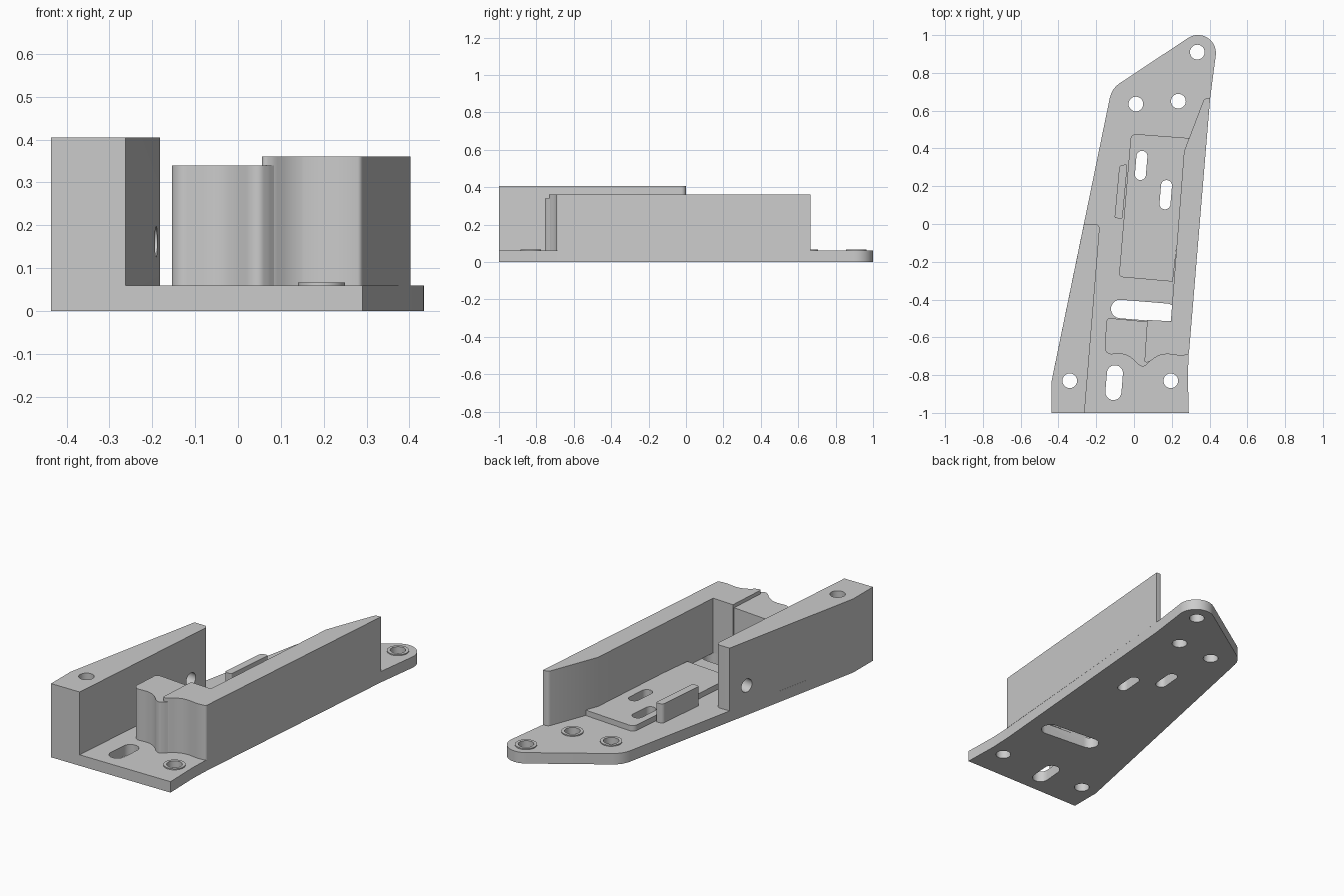
import bpy, bmesh, math
from mathutils import Vector, Matrix

if "Cube" in bpy.data.objects:
    bpy.data.objects.remove(bpy.data.objects["Cube"])

T = 0.06                      # plate thickness
TILT = math.radians(85.3)     # direction of the slanted features


def fillet(pts):
    """Round each (x, y, r) corner of a polygon; r may be left out."""
    out, n = [], len(pts)
    for i, p in enumerate(pts):
        c = Vector(p[:2])
        r = p[2] if len(p) > 2 else 0
        a, b = Vector(pts[i - 1][:2]) - c, Vector(pts[(i + 1) % n][:2]) - c
        half = a.angle(b) / 2
        if r == 0 or half > 1.565:
            out.append(c)
            continue
        t = min(r / math.tan(half), 0.49 * a.length, 0.49 * b.length)
        r = t * math.tan(half)
        a.normalize()
        b.normalize()
        mid = c + (a + b).normalized() * (r / math.sin(half))
        v0, v1 = c + a * t - mid, c + b * t - mid
        sweep = v0.angle_signed(v1)
        steps = max(2, int(abs(sweep) / 0.16))
        for k in range(steps + 1):
            out.append(mid + Matrix.Rotation(-sweep * k / steps, 2) @ v0)
    return out


def ngon(x, y, r, n=32):
    return [Vector((x + r * math.cos(2 * math.pi * k / n),
                    y + r * math.sin(2 * math.pi * k / n))) for k in range(n)]


def slot(x, y, length, width, angle):
    """Outline of a round-ended slot."""
    r, h = width / 2, length / 2 - width / 2
    d = Vector((math.cos(angle), math.sin(angle))) * h
    out = []
    for side in (1, -1):
        start = angle - math.pi / 2 + (0 if side == 1 else math.pi)
        for k in range(17):
            a = start + math.pi * k / 16
            out.append(Vector((x, y)) + side * d + r * Vector((math.cos(a), math.sin(a))))
    return out


def prism(name, outline, z0, z1, matrix=None):
    bm = bmesh.new()
    face = bm.faces.new([bm.verts.new((p[0], p[1], z0)) for p in outline])
    top = bmesh.ops.extrude_face_region(bm, geom=[face])
    verts = [g for g in top['geom'] if isinstance(g, bmesh.types.BMVert)]
    bmesh.ops.translate(bm, verts=verts, vec=(0, 0, z1 - z0))
    if matrix:
        bm.transform(matrix)
    bmesh.ops.recalc_face_normals(bm, faces=bm.faces)
    mesh = bpy.data.meshes.new(name)
    bm.to_mesh(mesh)
    bm.free()
    ob = bpy.data.objects.new(name, mesh)
    bpy.context.collection.objects.link(ob)
    return ob


def activate(ob):
    bpy.ops.object.select_all(action='DESELECT')
    ob.select_set(True)
    bpy.context.view_layer.objects.active = ob


def cut(ob, cutters):
    activate(ob)
    for c in cutters:
        m = ob.modifiers.new("cut", 'BOOLEAN')
        m.operation, m.solver, m.object = 'DIFFERENCE', 'EXACT', c
        bpy.ops.object.modifier_apply(modifier=m.name)


# Cutters: screw holes, slots, and nut pockets with bolt holes
screws = [(-0.34, -0.83), (0.195, -0.83), (0.335, 0.91), (0.235, 0.65), (0.01, 0.635)]
hole_cutters = [prism("hole_cutter", ngon(x, y, 0.039), -0.1, 0.6) for x, y in screws]
pad_slots = [prism("slot_cutter", slot(x, y, 0.155, 0.058, TILT), -0.1, 0.6)
             for x, y in ((0.038, 0.31), (0.168, 0.155))]
front_slots = [prism("slot_cutter", slot(-0.105, -0.84, 0.185, 0.085, TILT), -0.1, 0.6),
               prism("slot_cutter", slot(0.05, -0.46, 0.345, 0.098, TILT - math.pi / 2), -0.1, 0.2)]
bolt_cutters = []
for x, y in ((-0.41, -0.708), (-0.289, -0.115)):
    frame = Matrix(((0.2, 0, 0.98, x), (0.98, 0, -0.2, y), (0, 1, 0, 0.162), (0, 0, 0, 1)))
    bolt_cutters.append(prism("nut_cutter", ngon(0, 0, 0.072, 6), 0.05, 0.3, frame))
    bolt_cutters.append(prism("bolt_cutter", ngon(0, 0, 0.036), -0.1, 0.2, frame))
cutters = hole_cutters + pad_slots + front_slots + bolt_cutters

# Base plate
plate = prism("base_plate", fillet([
    (-0.436, -1), (0.29, -1), (0.285, -0.8), (0.29, -0.68), (0.403, 0.665),
    (0.46, 1.10, 0.095), (-0.118, 0.717, 0.12), (-0.436, -0.83)]), 0, T)
cut(plate, hole_cutters + pad_slots + front_slots)

# Tall left wall with nut pockets
wall = prism("left_wall", fillet([
    (-0.436, -1), (-0.262, -1), (-0.18, 0, 0.025), (-0.265, 0), (-0.436, -0.83)]), T, 0.405)
cut(wall, [hole_cutters[0]] + bolt_cutters)

# Right wall that turns the corner into the front block
right = prism("right_wall", fillet([
    (0.292, -0.67), (0.403, 0.665), (0.372, 0.665, 0.02), (0.265, 0.385), (0.195, -0.515),
    (0.07, -0.508), (0.055, -0.735, 0.015), (0.082, -0.73, 0.05), (0.125, -0.696, 0.1),
    (0.177, -0.686, 0.15), (0.24, -0.698, 0.15), (0.29, -0.692, 0.025)]), T, 0.36)

# Lower step of the front block
step = prism("front_block", fillet([
    (-0.145, -0.497, 0.02), (0.1, -0.52), (0.1, -0.71), (0.072, -0.74, 0.05),
    (0.05, -0.758, 0.03), (0.025, -0.747, 0.05), (0, -0.72, 0.08), (-0.035, -0.694, 0.1),
    (-0.07, -0.687, 0.1), (-0.157, -0.692, 0.035)]), T, 0.34)

# Raised pad
pad = prism("raised_pad", fillet([
    (-0.016, 0.478, 0.03), (0.29, 0.455), (0.205, -0.305), (-0.08, -0.28, 0.02)]), T, 0.09)
cut(pad, pad_slots)

# Small retaining rib beside the pad
rib = prism("side_rib", fillet([
    (-0.077, 0.312, 0.02), (-0.035, 0.315, 0.008), (-0.061, 0.028, 0.008),
    (-0.103, 0.032, 0.008)]), T, 0.165)

# Raised rings around the exposed screw holes
rings = []
for (x, y), c in zip(screws[1:], hole_cutters[1:]):
    ring = prism("screw_ring", ngon(x, y, 0.055), T, 0.066)
    cut(ring, [c])
    rings.append(ring)

for c in cutters:
    bpy.data.objects.remove(c)

for ob in [plate, wall, right, step, pad, rib] + rings:
    activate(ob)
    bpy.ops.object.shade_smooth_by_angle(angle=math.radians(25))
